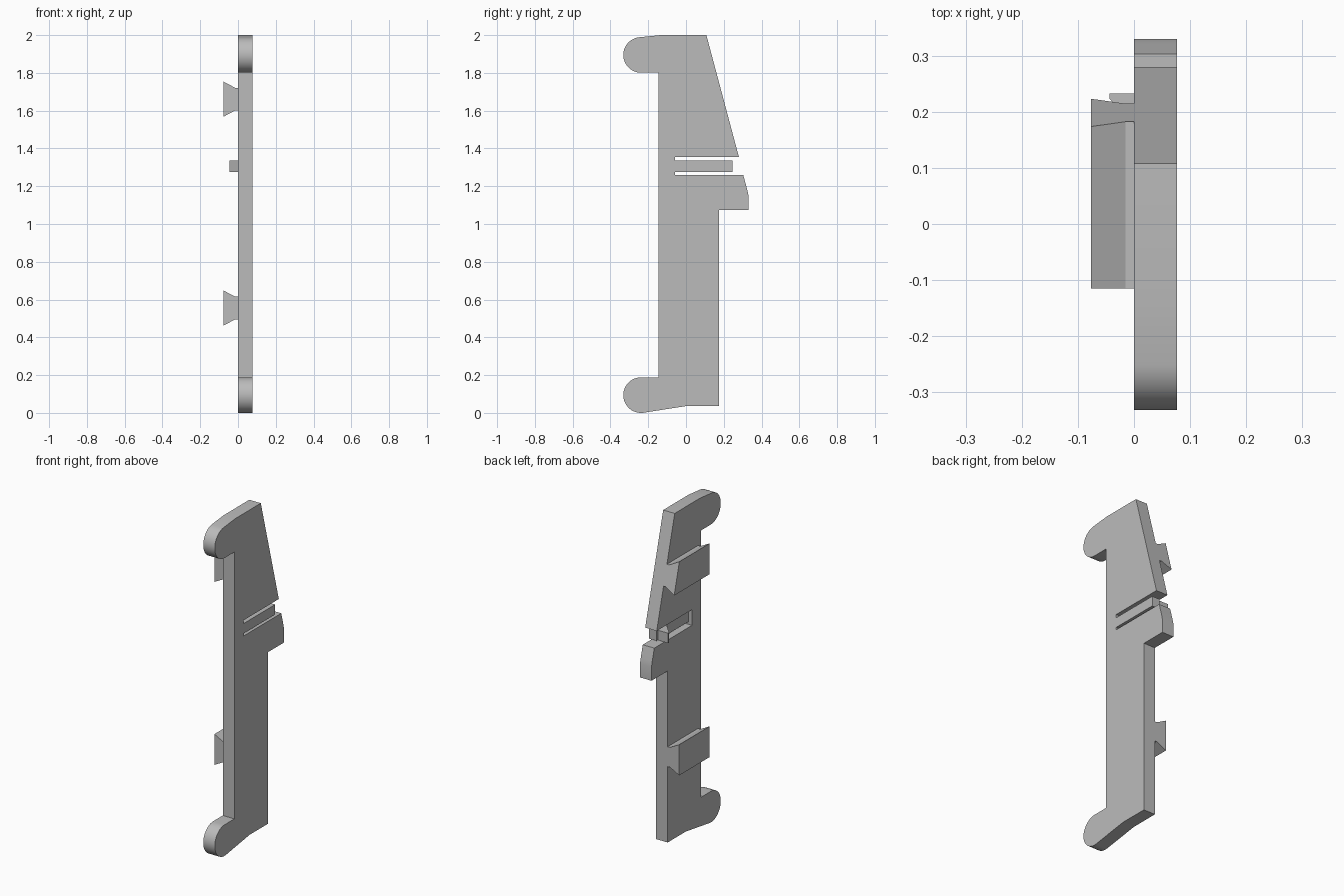
import bpy, bmesh, math
from mathutils import Vector

cube = bpy.data.objects.get("Cube")
if cube:
    bpy.data.objects.remove(cube, do_unlink=True)

grey = bpy.data.materials.new("plain grey plastic")
grey.use_nodes = True
COLOUR = (0.5, 0.5, 0.5, 1)
grey.diffuse_color = COLOUR
grey.node_tree.nodes["Principled BSDF"].inputs["Base Color"].default_value = COLOUR


def prism(name, start, end):
    """Solid between two matching outlines."""
    bm = bmesh.new()
    a = [bm.verts.new(p) for p in start]
    b = [bm.verts.new(p) for p in end]
    bm.faces.new(a)
    bm.faces.new(b[::-1])
    for i in range(len(a)):
        j = (i + 1) % len(a)
        bm.faces.new((a[i], b[i], b[j], a[j]))
    bmesh.ops.recalc_face_normals(bm, faces=bm.faces)
    mesh = bpy.data.meshes.new(name)
    bm.to_mesh(mesh)
    bm.free()
    mesh.materials.append(grey)
    obj = bpy.data.objects.new(name, mesh)
    bpy.context.collection.objects.link(obj)
    return obj


def arc(cy, cz, r, a0, a1, steps=24):
    """Points (y, z) on an arc, angles in degrees."""
    angles = [math.radians(a0 + (a1 - a0) * i / steps) for i in range(steps + 1)]
    return [(cy + r * math.cos(t), cz + r * math.sin(t)) for t in angles]


T = 0.077        # plate thickness
FINGER_X = 0.025  # inner face of the thin finger

# Plate outline (y, z): foot hook, latch step, finger slot, sloped top, head hook
outline = [(0, 0.036), (0.175, 0.036), (0.175, 1.073), (0.33, 1.073),
           (0.33, 1.155), (0.322, 1.19), (0.303, 1.26), (-0.058, 1.26),
           (-0.058, 1.355), (0.28, 1.355), (0.108, 2), (-0.135, 2)]
outline += arc(-0.238, 1.895, 0.094, 98, 270)
outline += [(-0.145, 1.801), (-0.145, 0.188)]
outline += arc(-0.238, 0.094, 0.094, 90, 277)
plate = prism("side_plate", [(0, y, z) for y, z in outline],
              [(T, y, z) for y, z in outline])
bpy.context.view_layer.objects.active = plate
plate.select_set(True)
bpy.ops.object.shade_smooth_by_angle(angle=math.radians(20))

# Thin spring finger inside the slot
finger = [(-0.07, 1.275), (0.245, 1.275), (0.245, 1.335), (-0.07, 1.335)]
prism("spring_finger", [(FINGER_X, y, z) for y, z in finger],
      [(T, y, z) for y, z in finger])

# Ramped catch at the tip of the finger
catch = [(FINGER_X, 0.233), (-0.044, 0.233), (-0.044, 0.224), (FINGER_X, 0.15)]
prism("finger_catch", [(x, y, 1.275) for x, y in catch],
      [(x, y, 1.335) for x, y in catch])


# Dovetail rails, whose back ends follow the plate edge
def slope_edge(z):
    return 0.108 + (2 - z) * 0.172 / 0.645


def dovetail(name, zc, back):
    section = [(0, -0.06), (-0.015, -0.06), (-T, -0.093),
               (-T, 0.093), (-0.015, 0.06), (0, 0.06)]
    prism(name, [(x, -0.115, zc + dz) for x, dz in section],
          [(x, back(zc + dz), zc + dz) for x, dz in section])


dovetail("upper_dovetail", 1.661, slope_edge)
dovetail("lower_dovetail", 0.555, lambda z: 0.175)
